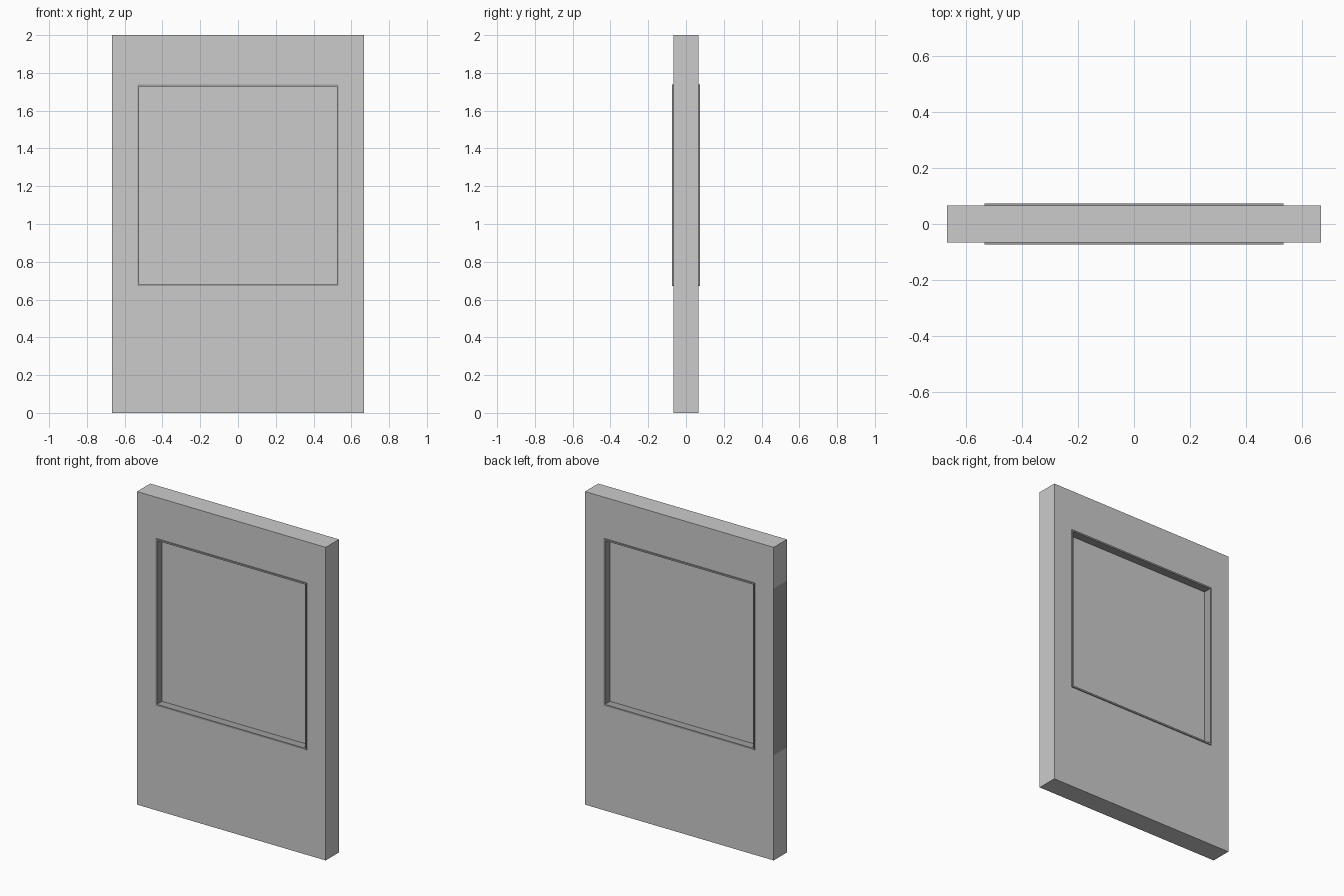
import bpy, bmesh

if "Cube" in bpy.data.objects:
    bpy.data.objects.remove(bpy.data.objects["Cube"])


def grey(name, v):
    m = bpy.data.materials.new(name)
    m.diffuse_color = (v, v, v, 1)
    m.use_nodes = True
    m.node_tree.nodes["Principled BSDF"].inputs["Base Color"].default_value = m.diffuse_color
    return m


def finish(name, bm, mats):
    bmesh.ops.recalc_face_normals(bm, faces=bm.faces)
    me = bpy.data.meshes.new(name)
    bm.to_mesh(me)
    bm.free()
    for m in mats:
        me.materials.append(m)
    ob = bpy.data.objects.new(name, me)
    bpy.context.collection.objects.link(ob)
    return ob


def ring(xs, zs, depth):
    """3x3 grid of cells without the middle one, extruded through the wall."""
    bm = bmesh.new()
    v = [[bm.verts.new((x, -depth, z)) for z in zs] for x in xs]
    cells = [bm.faces.new((v[i][j], v[i + 1][j], v[i + 1][j + 1], v[i][j + 1]))
             for i in range(3) for j in range(3) if (i, j) != (1, 1)]
    back = bmesh.ops.extrude_face_region(bm, geom=cells, use_keep_orig=True)
    moved = [g for g in back["geom"] if isinstance(g, bmesh.types.BMVert)]
    bmesh.ops.translate(bm, verts=moved, vec=(0, 2 * depth, 0))
    return bm


wall_grey = grey("wall_grey", 0.8)
frame_grey = grey("frame_grey", 0.35)
glass_grey = grey("glass_grey", 0.58)

W, H = 0.6667, 2.0          # wall half width, height
O, I, C = 0.5333, 0.523, 1.204   # frame outer / inner half size, centre height

# wall panel with square opening; one end strip carries the frame shade
bm = ring((-W, -O, O, W), (0, C - O, C + O, H), 0.0667)
for f in bm.faces:
    c = f.calc_center_median()
    if c.x < -W + 0.001 and C - O < c.z < C + O:
        f.material_index = 1
finish("wall", bm, (wall_grey, frame_grey))

# window frame lining the opening, slightly proud on both sides
finish("window_frame", ring((-O, -I, I, O), (C - O, C - I, C + I, C + O), 0.073),
       (frame_grey,))

# glass pane
bm = bmesh.new()
bmesh.ops.create_cube(bm, size=1)
for v in bm.verts:
    v.co = (v.co.x * 2 * I, v.co.y * 0.04, v.co.z * 2 * I + C)
finish("window_glass", bm, (glass_grey,))
